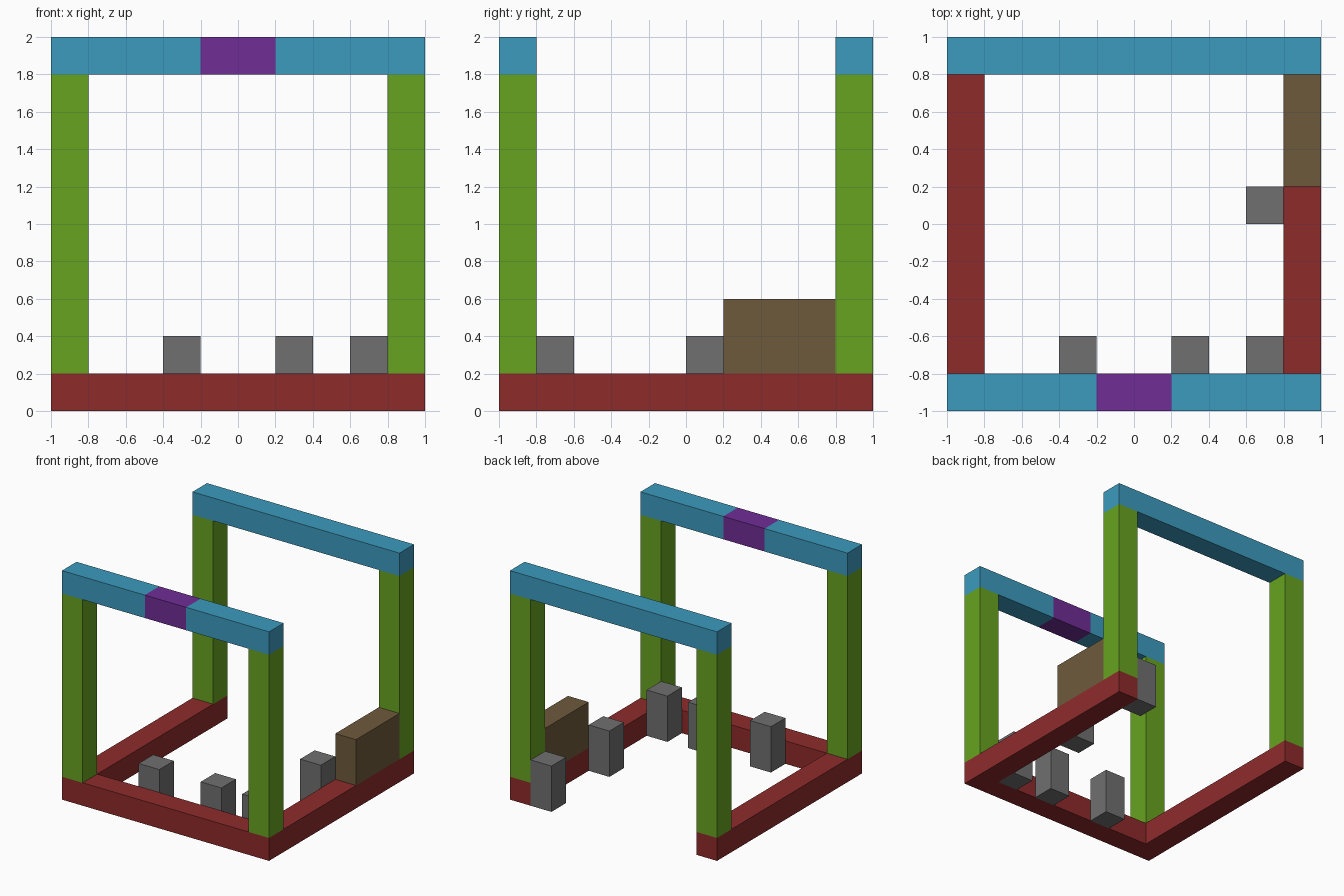
import bpy
import bmesh

cube = bpy.data.objects.get("Cube")
if cube:
    bpy.data.objects.remove(cube, do_unlink=True)


def make_material(name, rgb):
    mat = bpy.data.materials.new(name)
    mat.use_nodes = True
    mat.diffuse_color = (*rgb, 1)
    mat.node_tree.nodes["Principled BSDF"].inputs["Base Color"].default_value = (*rgb, 1)
    return mat


RED = make_material("dark red", (0.275, 0.024, 0.024))
GREEN = make_material("leaf green", (0.136, 0.370, 0.015))
BLUE = make_material("sky blue", (0.045, 0.328, 0.521))
PURPLE = make_material("purple", (0.162, 0.026, 0.305))
GREY = make_material("grey", (0.162, 0.162, 0.162))
BROWN = make_material("brown", (0.156, 0.102, 0.045))

T = 0.2  # thickness of every beam
IN = 1 - T  # inner edge of the frame


def prism(name, outline, z0, z1, mat):
    """Extrude a counter-clockwise floor outline from z0 up to z1."""
    bm = bmesh.new()
    face = bm.faces.new([bm.verts.new((x, y, z0)) for x, y in outline])
    top = bmesh.ops.extrude_face_region(bm, geom=[face], use_keep_orig=True)
    verts = [v for v in top["geom"] if isinstance(v, bmesh.types.BMVert)]
    bmesh.ops.translate(bm, verts=verts, vec=(0, 0, z1 - z0))
    bmesh.ops.recalc_face_normals(bm, faces=bm.faces)
    mesh = bpy.data.meshes.new(name)
    bm.to_mesh(mesh)
    bm.free()
    mesh.materials.append(mat)
    obj = bpy.data.objects.new(name, mesh)
    bpy.context.collection.objects.link(obj)
    return obj


def box(name, x0, x1, y0, y1, z0, z1, mat):
    return prism(name, [(x0, y0), (x1, y0), (x1, y1), (x0, y1)], z0, z1, mat)


# U-shaped base, open at the back
prism("base_frame",
      [(-1, -1), (1, -1), (1, 1), (IN, 1), (IN, -IN), (-IN, -IN), (-IN, 1), (-1, 1)],
      0, T, RED)

# Corner posts
for side, x in (("right", -1), ("left", IN)):
    for end, y in (("front", -1), ("back", IN)):
        box(f"{end}_{side}_post", x, x + T, y, y + T, T, 2 - T, GREEN)

# Top beams, the front one with a coloured middle section
box("back_top_beam", -1, 1, IN, 1, 2 - T, 2, BLUE)
box("front_top_beam_right", -1, -T, -1, -IN, 2 - T, 2, BLUE)
box("front_top_beam_middle", -T, T, -1, -IN, 2 - T, 2, PURPLE)
box("front_top_beam_left", T, 1, -1, -IN, 2 - T, 2, BLUE)

# Block resting on the left base beam
box("side_block", IN, 1, T, IN, T, 0.6, BROWN)

# Short stubs standing on the floor inside the frame
for i, (x, y) in enumerate([(-0.4, -IN), (0.2, -IN), (0.6, -IN), (0.6, 0), (0.6, IN)], 1):
    box(f"floor_stub_{i}", x, x + T, y, y + T, 0, 2 * T, GREY)
